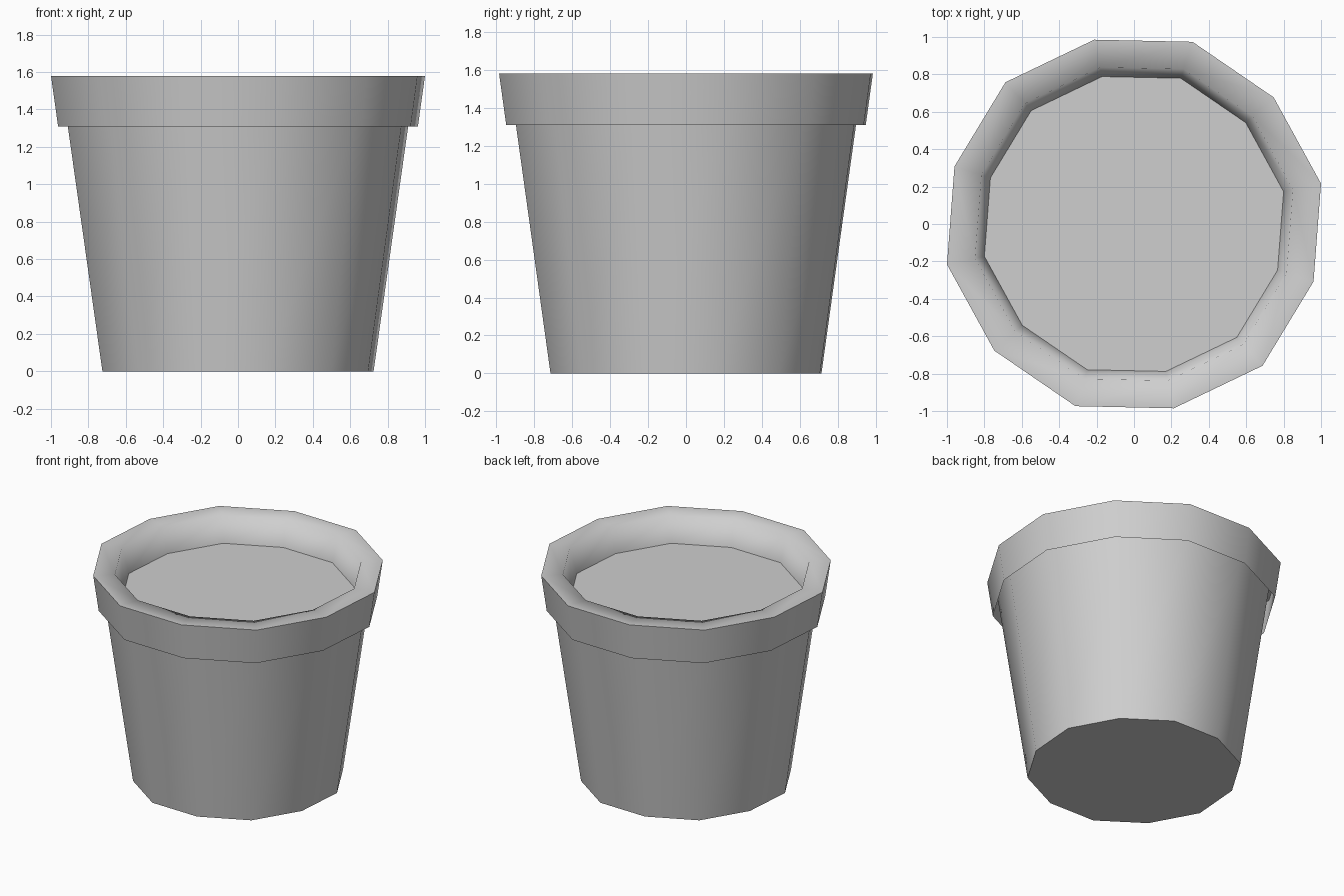
import bpy, bmesh, math

SIDES = 12
TURN = math.radians(12.2)

cube = bpy.data.objects.get("Cube")
if cube:
    bpy.data.objects.remove(cube, do_unlink=True)

grey = bpy.data.materials.new("light_grey")
grey.use_nodes = True
colour = (0.62, 0.62, 0.62, 1)
grey.diffuse_color = colour
grey.node_tree.nodes["Principled BSDF"].inputs["Base Color"].default_value = colour


def add_ring(bm, size, z):
    """Twelve-sided ring whose corners alternate slightly in radius."""
    ring = []
    for i in range(SIDES):
        r = size * (1.008 if i % 2 else 1.023)
        a = TURN + i * math.tau / SIDES
        ring.append(bm.verts.new((r * math.cos(a), r * math.sin(a), z)))
    return ring


def lathe(name, profile, cap=None, sharp_ring=None):
    """Sweep (size, height) points around z; cap is 'bottom' or 'top'."""
    bm = bmesh.new()
    rings = [add_ring(bm, s, z) for s, z in profile]
    for low, high in zip(rings, rings[1:]):
        for i in range(SIDES):
            j = (i + 1) % SIDES
            bm.faces.new((low[i], low[j], high[j], high[i])).smooth = True
    if cap == "bottom":
        bm.faces.new(rings[0][::-1])
    elif cap == "top":
        bm.faces.new(rings[-1])
    if sharp_ring is not None:
        ring = rings[sharp_ring]
        for i in range(SIDES):
            bm.edges.get((ring[i], ring[(i + 1) % SIDES])).smooth = False
    mesh = bpy.data.meshes.new(name)
    bm.to_mesh(mesh)
    bm.free()
    mesh.materials.append(grey)
    obj = bpy.data.objects.new(name, mesh)
    bpy.context.collection.objects.link(obj)
    return obj


# Tapered body with a flat base, running up inside the rim
lathe("pot_body", [(0.725, 0), (0.91, 1.31), (0.937, 1.5)], cap="bottom")

# Overhanging collar, flat lip and short inner wall
lathe("pot_rim", [(0.962, 1.31), (1.0, 1.58), (0.85, 1.58), (0.80, 1.39)], sharp_ring=1)

# Flat fill inside the rim
lathe("soil", [(0.80, 1.39)], cap="top")
